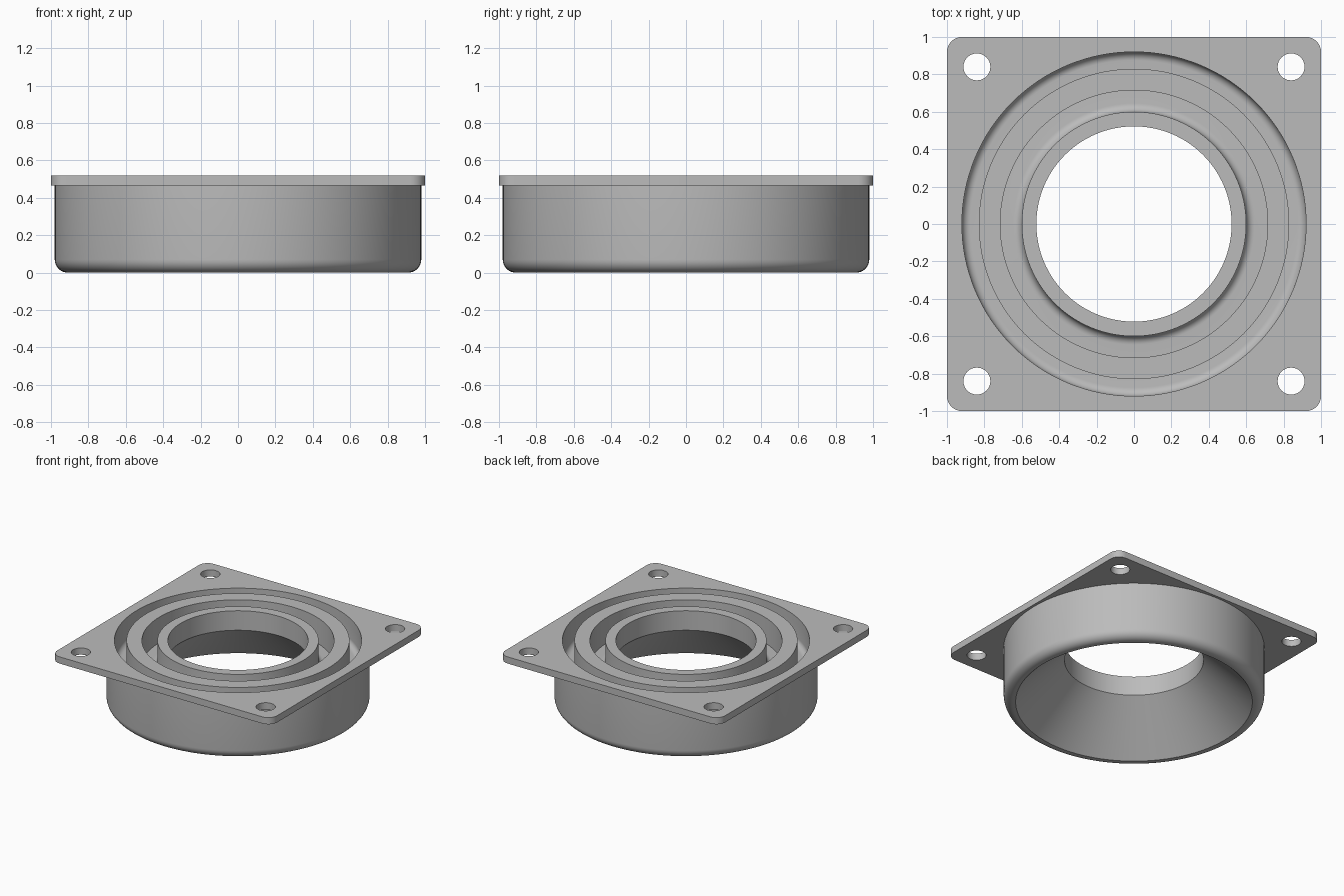
import bpy, bmesh, math

SEG = 128
TOP, PLATE_Z, FLOOR = 0.52, 0.465, 0.31

old = bpy.data.objects.get("Cube")
if old:
    bpy.data.objects.remove(old, do_unlink=True)

grey = bpy.data.materials.new("plain grey")
grey.use_nodes = True
COLOR = (0.5, 0.5, 0.5, 1)
grey.diffuse_color = COLOR
grey.node_tree.nodes["Principled BSDF"].inputs["Base Color"].default_value = COLOR


def finish(name, bm):
    bmesh.ops.recalc_face_normals(bm, faces=bm.faces)
    mesh = bpy.data.meshes.new(name)
    bm.to_mesh(mesh)
    bm.free()
    mesh.materials.append(grey)
    obj = bpy.data.objects.new(name, mesh)
    bpy.context.collection.objects.link(obj)
    return obj


def smooth(obj):
    bpy.ops.object.select_all(action="DESELECT")
    obj.select_set(True)
    bpy.context.view_layer.objects.active = obj
    bpy.ops.object.shade_smooth_by_angle(angle=math.radians(30))


def arc(cx, cz, r, start, end, steps=8):
    angles = [math.radians(start + (end - start) * i / steps) for i in range(steps + 1)]
    return [(cx + r * math.cos(a), cz + r * math.sin(a)) for a in angles]


def revolve(name, profile):
    """Turn a closed (radius, height) profile around the z axis."""
    bm = bmesh.new()
    verts = [bm.verts.new((r, 0, z)) for r, z in profile]
    edges = [bm.edges.new((v, verts[i - 1])) for i, v in enumerate(verts)]
    bmesh.ops.spin(bm, geom=verts + edges, axis=(0, 0, 1), cent=(0, 0, 0),
                   angle=math.tau, steps=SEG, use_merge=True)
    bmesh.ops.remove_doubles(bm, verts=bm.verts, dist=1e-5)
    obj = finish(name, bm)
    smooth(obj)
    return obj


# Housing: rounded drum, filleted channel, inner collar, bore and conical underside
fillet = 0.045
housing = [(0.89, 0)]
housing += arc(0.91, 0.07, 0.07, -90, 0)
housing += [(0.98, PLATE_Z), (0.92, PLATE_Z)]
housing += arc(0.92 - fillet, FLOOR + fillet, fillet, 0, -90)
housing += arc(0.60 + fillet, FLOOR + fillet, fillet, 270, 180)
housing += [(0.60, TOP), (0.522, TOP), (0.522, 0.36)]
revolve("housing", housing)

# Ring wall standing in the channel
revolve("channel_ring", [(0.715, FLOOR - 0.005), (0.83, FLOOR - 0.005), (0.83, TOP), (0.715, TOP)])

# Square mounting plate with rounded corners
bm = bmesh.new()
bmesh.ops.create_cube(bm, size=1)
bmesh.ops.scale(bm, vec=(2, 2, TOP - PLATE_Z), verts=bm.verts)
bmesh.ops.translate(bm, vec=(0, 0, (TOP + PLATE_Z) / 2), verts=bm.verts)
corners = [e for e in bm.edges if abs(e.verts[0].co.z - e.verts[1].co.z) > 0.01]
bmesh.ops.bevel(bm, geom=corners, offset=0.08, segments=8, profile=0.5, affect="EDGES")
plate = finish("mounting_plate", bm)

# Cutter for the large opening and the four screw holes
bm = bmesh.new()
holes = [(0, 0, 0.92, SEG)]
holes += [(sx * 0.84, sy * 0.84, 0.072, 40) for sx in (-1, 1) for sy in (-1, 1)]
for x, y, r, n in holes:
    made = bmesh.ops.create_cone(bm, cap_ends=True, segments=n, radius1=r, radius2=r, depth=0.4)
    bmesh.ops.translate(bm, vec=(x, y, TOP), verts=made["verts"])
cutter = finish("hole_cutter", bm)

cut = plate.modifiers.new("holes", "BOOLEAN")
cut.operation = "DIFFERENCE"
cut.solver = "EXACT"
cut.object = cutter
bpy.context.view_layer.objects.active = plate
plate.select_set(True)
bpy.ops.object.modifier_apply(modifier=cut.name)
bpy.data.objects.remove(cutter, do_unlink=True)
smooth(plate)
